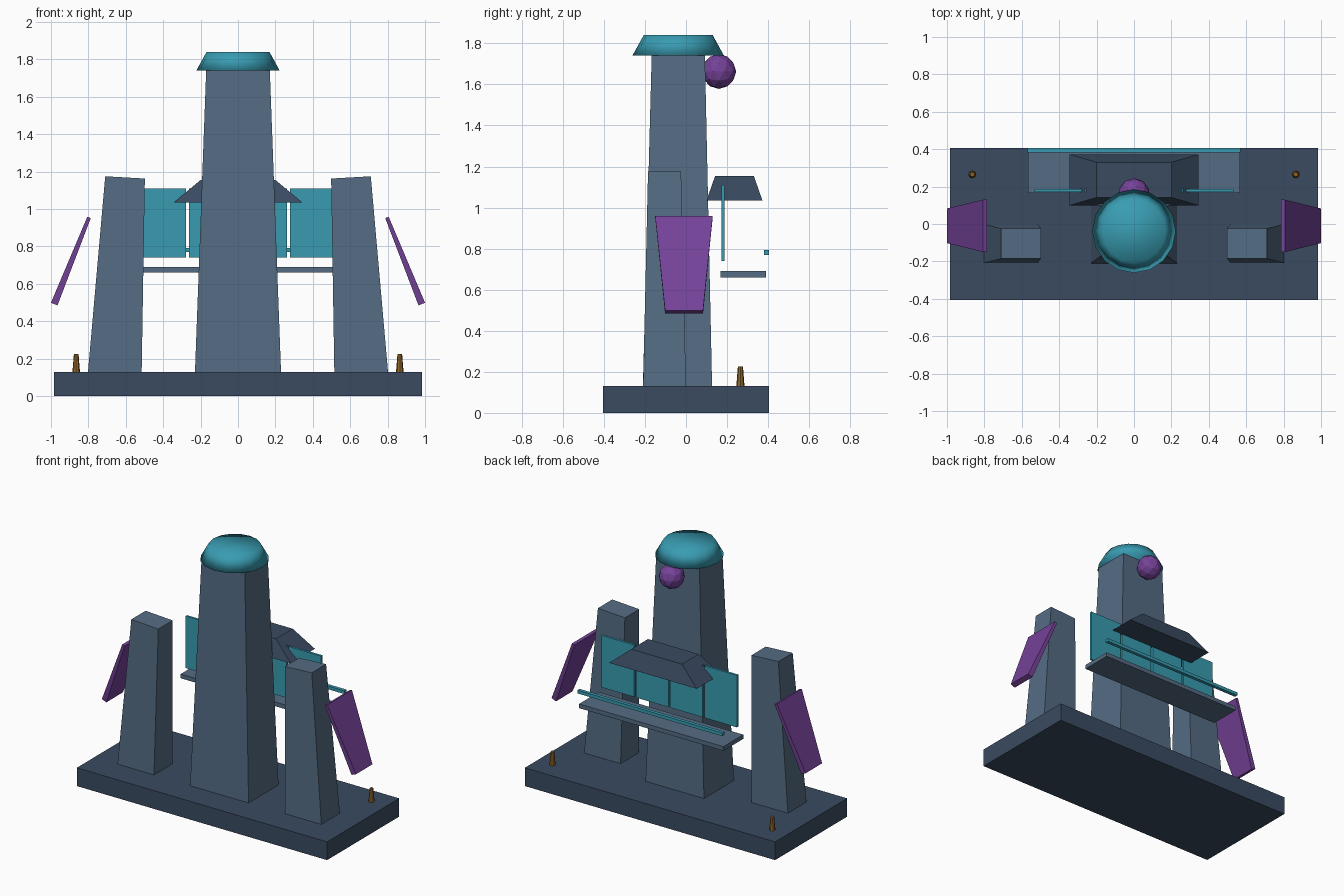
import bpy, bmesh
from mathutils import Matrix

if "Cube" in bpy.data.objects:
    bpy.data.objects.remove(bpy.data.objects["Cube"])


def mat(name, rgb):
    m = bpy.data.materials.new(name)
    m.diffuse_color = (*rgb, 1)
    m.use_nodes = True
    m.node_tree.nodes["Principled BSDF"].inputs["Base Color"].default_value = m.diffuse_color
    return m


SLATE = mat("slate", (0.09, 0.15, 0.23))
DARK = mat("dark_slate", (0.042, 0.07, 0.12))
TEAL = mat("teal", (0.04, 0.33, 0.44))
PURPLE = mat("purple", (0.18, 0.055, 0.32))
BRASS = mat("brass", (0.28, 0.13, 0.02))


def finish(name, bm, material, smooth=False):
    bmesh.ops.recalc_face_normals(bm, faces=bm.faces)
    me = bpy.data.meshes.new(name)
    bm.to_mesh(me)
    bm.free()
    me.materials.append(material)
    for p in me.polygons:
        p.use_smooth = smooth
    ob = bpy.data.objects.new(name, me)
    bpy.context.collection.objects.link(ob)
    return ob


def hull(name, rings, material):
    """Solid lofted between two four-point rings."""
    bm = bmesh.new()
    a, b = [[bm.verts.new(p) for p in ring] for ring in rings]
    bm.faces.new(a)
    bm.faces.new(b)
    for i in range(4):
        j = (i + 1) % 4
        bm.faces.new((a[i], a[j], b[j], b[i]))
    return finish(name, bm, material)


def rect(x0, x1, y0, y1, z0, z1=None):
    """Rectangle ring; z0 is the height at x0 and z1 the height at x1."""
    z1 = z0 if z1 is None else z1
    return [(x0, y0, z0), (x1, y0, z1), (x1, y1, z1), (x0, y1, z0)]


def box(name, x0, x1, y0, y1, z0, z1, material):
    return hull(name, (rect(x0, x1, y0, y1, z0), rect(x0, x1, y0, y1, z1)), material)


def cone(name, loc, r0, r1, h, n, material, smooth=False):
    bm = bmesh.new()
    bmesh.ops.create_cone(bm, cap_ends=True, segments=n, radius1=r0, radius2=r1,
                          depth=h, matrix=Matrix.Translation(loc))
    return finish(name, bm, material, smooth)


# Base slab
box("base", -0.985, 0.985, -0.405, 0.405, 0, 0.13, DARK)

# Tall tapered centre tower
hull("centre_tower", (rect(-0.23, 0.23, -0.21, 0.127, 0.13),
                      rect(-0.17, 0.17, -0.167, 0.092, 1.745)), SLATE)

# Smooth cap on the tower and ball behind it
cone("tower_cap", (0, -0.038, 1.79), 0.223, 0.168, 0.10, 16, TEAL, True)
bm = bmesh.new()
bmesh.ops.create_icosphere(bm, subdivisions=2, radius=0.085,
                           matrix=Matrix.Translation((0, 0.16, 1.663)))
finish("rear_ball", bm, PURPLE)

# Mirrored parts: side towers, slanted fins, pegs
for s, side in ((-1, "left"), (1, "right")):
    hull(side + "_tower", (rect(s * 0.515, s * 0.802, -0.209, 0, 0.13),
                           rect(s * 0.498, s * 0.71, -0.185, -0.024, 1.163, 1.175)), SLATE)
    hull(side + "_fin", (rect(s * 0.965, s * 1.0, -0.102, 0.083, 0.485, 0.499),
                         rect(s * 0.787, s * 0.806, -0.15, 0.13, 0.952, 0.958)), PURPLE)
    cone(side + "_peg", (s * 0.865, 0.265, 0.1775), 0.02, 0.0125, 0.095, 8, BRASS)

# Row of four rear window panels
for i in range(4):
    x = (i - 1.5) * 0.27
    box(f"window_panel_{i + 1}", x - 0.1275, x + 0.1275, 0.172, 0.188, 0.74, 1.11, TEAL)

# Balcony shelf, rail and canopy at the back
box("balcony_shelf", -0.568, 0.568, 0.167, 0.39, 0.66, 0.69, SLATE)
box("balcony_rail", -0.57, 0.57, 0.381, 0.405, 0.77, 0.793, TEAL)
hull("canopy", (rect(-0.345, 0.345, 0.10, 0.372, 1.035),
                rect(-0.2, 0.2, 0.142, 0.33, 1.155)), DARK)
